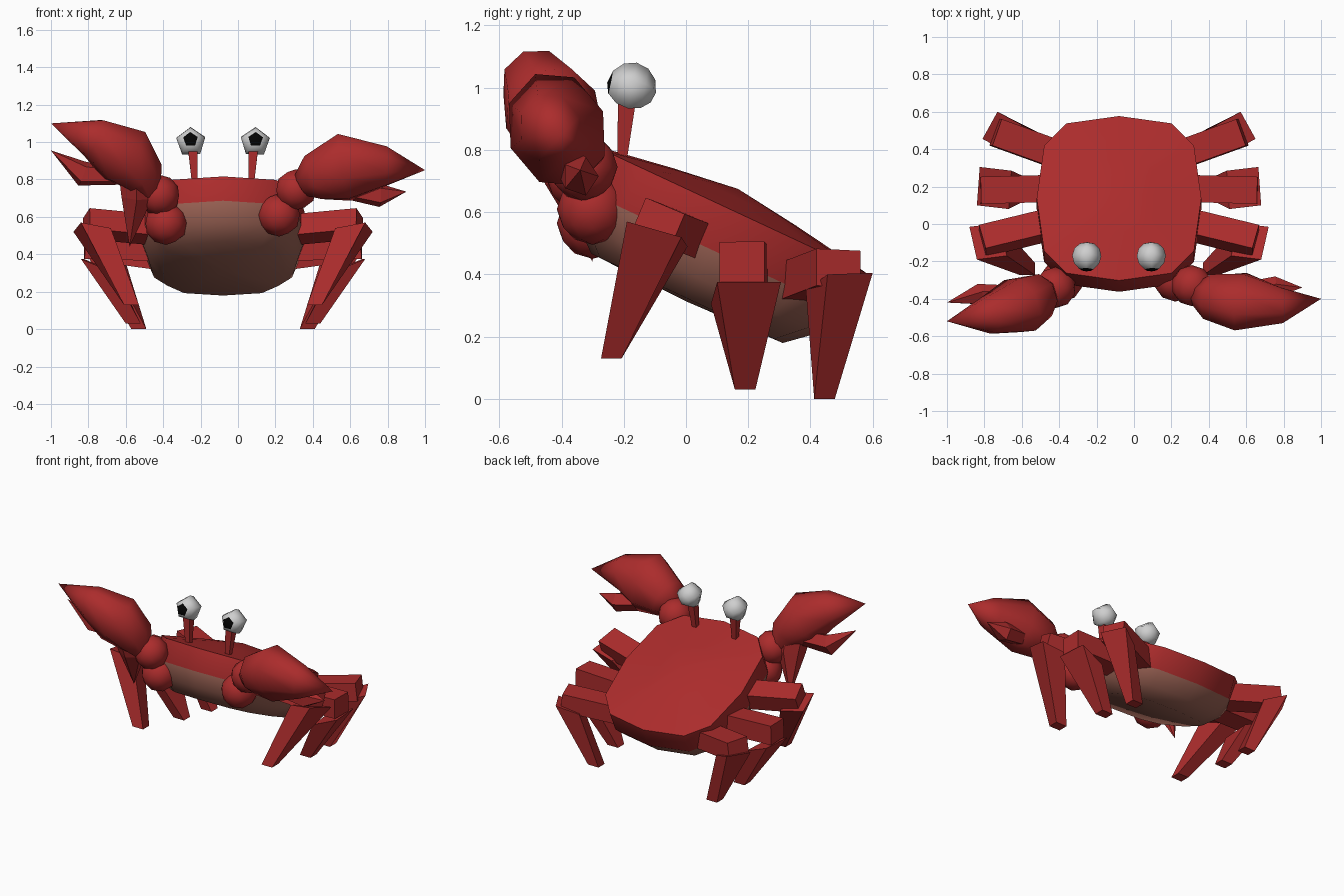
import bpy, bmesh, math
from mathutils import Vector, Matrix

cube = bpy.data.objects.get("Cube")
if cube:
    bpy.data.objects.remove(cube)

MID = -0.08                      # centre line of the body
TILT = math.radians(-25)         # the shell leans back


def material(name, rgb):
    m = bpy.data.materials.new(name)
    m.use_nodes = True
    m.diffuse_color = (*rgb, 1)
    m.node_tree.nodes["Principled BSDF"].inputs["Base Color"].default_value = (*rgb, 1)
    return m


RED = material("shell red", (0.41, 0.025, 0.025))
BROWN = material("belly brown", (0.32, 0.12, 0.087))
WHITE = material("eye white", (0.62, 0.62, 0.62))
BLACK = material("pupil black", (0.001, 0.001, 0.001))


def finish(bm, name, mats, smooth=None):
    bmesh.ops.remove_doubles(bm, verts=bm.verts, dist=0.0005)
    bmesh.ops.recalc_face_normals(bm, faces=bm.faces)
    mesh = bpy.data.meshes.new(name)
    bm.to_mesh(mesh)
    bm.free()
    for m in mats:
        mesh.materials.append(m)
    ob = bpy.data.objects.new(name, mesh)
    bpy.context.collection.objects.link(ob)
    if smooth:
        bpy.ops.object.select_all(action='DESELECT')
        ob.select_set(True)
        bpy.context.view_layer.objects.active = ob
        bpy.ops.object.shade_smooth_by_angle(angle=math.radians(smooth))
    return ob


def skin(bm, rings):
    """Join rings of points into a closed surface."""
    rows = [[bm.verts.new(p) for p in ring] for ring in rings]
    count = len(rows[0])
    for a, b in zip(rows, rows[1:]):
        for i in range(count):
            j = (i + 1) % count
            bm.faces.new((a[i], a[j], b[j], b[i]))
    bm.faces.new(rows[0])
    bm.faces.new(rows[-1])


def loft(name, stations, sides=8, smooth=None, hint=(0, 1, 0), turn=0.0):
    """Sections (centre, depth radius, height radius) along a path."""
    pts = [Vector(s[0]) for s in stations]
    rings = []
    for i, (_, depth, height) in enumerate(stations):
        axis = (pts[min(i + 1, len(pts) - 1)] - pts[max(i - 1, 0)]).normalized()
        h = Vector(hint)
        across = (h - axis * h.dot(axis)).normalized()
        up = axis.cross(across)
        angles = [turn + math.tau * k / sides for k in range(sides)]
        rings.append([pts[i] + across * depth * math.cos(a) + up * height * math.sin(a)
                      for a in angles])
    bm = bmesh.new()
    skin(bm, rings)
    return finish(bm, name, [RED], smooth)


def bar(name, p0, size0, p1, size1, hint):
    """Tapered four sided bar with full widths size0 and size1."""
    k = math.sqrt(0.5)
    return loft(name, [(p0, size0[0] * k, size0[1] * k), (p1, size1[0] * k, size1[1] * k)],
                sides=4, hint=hint, turn=math.pi / 4)


def ball(name, centre, radius):
    bm = bmesh.new()
    bmesh.ops.create_icosphere(bm, subdivisions=2, radius=radius,
                               matrix=Matrix.Translation(centre))
    return finish(bm, name, [RED], 50)


# Body: rounded square rings from domed back to belly
def soft(v):
    return math.copysign(abs(v) ** 0.65, v) if abs(v) > 1e-6 else 0.0


outline = [(0.44 * soft(math.sin(math.tau * k / 12)),
            0.485 * soft(math.cos(math.tau * k / 12))) for k in range(12)]
profile = [(0.088, 0, 0), (0.06, 0.45, 0.45), (0.018, 1, 1), (-0.125, 1, 1),
           (-0.225, 0.92, 0.88), (-0.3, 0.74, 0.7), (-0.31, 0, 0)]
bm = bmesh.new()
skin(bm, [[(x * sx, y * sy, n) for x, y in outline] for n, sx, sy in profile])
for f in bm.faces:
    f.material_index = int(f.calc_center_median().z < -0.13)
bmesh.ops.transform(bm, verts=bm.verts, matrix=Matrix.Translation((MID, 0.13, 0.595))
                    @ Matrix.Rotation(TILT, 4, 'X'))
finish(bm, "body", [RED, BROWN], 60)

# Legs, mirrored: hip, knee, thigh size, then the shin's outer top edge,
# the step to its inner top edge, and the foot
legs = [
    ("front", (0.36, 0.0, 0.53), (0.73, -0.09, 0.565), (0.14, 0.12),
     (0.76, -0.19, 0.57), (0.80, -0.015, 0.52), (-0.16, 0.02, -0.03), (0.49, -0.24, 0.13)),
    ("middle", (0.36, 0.19, 0.43), (0.74, 0.18, 0.44), (0.145, 0.13),
     (0.76, 0.10, 0.375), (0.745, 0.305, 0.375), (-0.17, -0.02, -0.07), (0.48, 0.19, 0.03)),
    ("rear", (0.30, 0.36, 0.37), (0.66, 0.49, 0.42), (0.15, 0.12),
     (0.73, 0.455, 0.40), (0.65, 0.6, 0.405), (-0.13, -0.07, -0.05), (0.45, 0.445, 0.0)),
]
for side, sign in (("left", 1), ("right", -1)):
    def place(p):
        return Vector((MID + sign * p[0], p[1], p[2]))
    for name, hip, knee, thick, edge_a, edge_b, step, foot in legs:
        lean = (0, 0.9, -0.38) if name == "front" else (0, 1, 0)
        bar(f"{side}_{name}_thigh", place(hip), thick, place(knee), thick, lean)
        a, b, inward, toe = Vector(edge_a), Vector(edge_b), Vector(step), Vector(foot)
        top = [a, b, b + inward, a + inward]
        base = [toe + Vector((sx * 0.04, sy * 0.033, 0))
                for sx, sy in ((1, -1), (1, 1), (-1, 1), (-1, -1))]
        bm = bmesh.new()
        skin(bm, [[place(p) for p in top], [place(p) for p in base]])
        finish(bm, f"{side}_{name}_shin", [RED])

# Eyes on stalks: five sided balls whose forward cap is the pupil
for side, sign in (("left", 1), ("right", -1)):
    x = MID + sign * 0.172
    bar(f"{side}_eye_stalk", (MID + sign * 0.15, -0.205, 0.77), (0.03, 0.03),
        (x - sign * 0.01, -0.19, 0.96), (0.058, 0.05), (0, 1, 0))
    look = Vector((sign * 0.03, -0.97, 0.2)).normalized()
    bm = bmesh.new()
    skin(bm, [[(0.082 * math.sin(t) * math.cos(a), 0.082 * math.sin(t) * math.sin(a),
                0.08 * math.cos(t))
               for a in [math.pi / 2 + math.tau * k / 5 for k in range(5)]]
              for t in [math.pi * r / 6 for r in range(7)]])
    for f in bm.faces:
        f.material_index = int(f.calc_center_median().z > 0.07)
    spin = Vector((0, 0, 1)).rotation_difference(look).to_matrix().to_4x4()
    bmesh.ops.transform(bm, verts=bm.verts,
                        matrix=Matrix.Translation((x, -0.175, 1.0)) @ spin)
    finish(bm, f"{side}_eye", [WHITE, BLACK], 80)

# Arms
ball("left_arm_lower", (0.22, -0.3, 0.61), 0.115)
ball("left_arm_upper", (0.31, -0.33, 0.745), 0.11)
ball("right_arm_lower", (-0.385, -0.3, 0.565), 0.115)
ball("right_arm_upper", (-0.42, -0.34, 0.715), 0.11)

# Claws: a heavy pincer and a small thumb each
LEAN = (0, 0.93, 0.36)
loft("left_claw", [((0.34, -0.375, 0.77), 0.07, 0.07), ((0.41, -0.39, 0.81), 0.13, 0.135),
                   ((0.57, -0.415, 0.865), 0.16, 0.195), ((0.79, -0.435, 0.87), 0.10, 0.115),
                   ((1.0, -0.40, 0.85), 0, 0)], smooth=60, hint=LEAN)
loft("left_claw_thumb", [((0.55, -0.37, 0.75), 0.05, 0.05), ((0.76, -0.34, 0.715), 0.06, 0.065),
                         ((0.9, -0.34, 0.735), 0, 0)], sides=5)
loft("right_claw", [((-0.47, -0.36, 0.72), 0.07, 0.06), ((-0.51, -0.39, 0.82), 0.13, 0.12),
                    ((-0.61, -0.435, 0.93), 0.155, 0.175), ((-0.77, -0.485, 1.02), 0.11, 0.115),
                    ((-1.0, -0.52, 1.1), 0, 0)], smooth=60, hint=LEAN)
loft("right_claw_heel", [((-0.55, -0.41, 0.9), 0.11, 0.11), ((-0.54, -0.37, 0.71), 0.085, 0.095),
                         ((-0.58, -0.30, 0.44), 0, 0)], sides=6)
loft("right_claw_thumb", [((-0.62, -0.38, 0.82), 0.05, 0.05), ((-0.83, -0.38, 0.83), 0.06, 0.07),
                          ((-1.0, -0.42, 0.955), 0, 0)], sides=5)
